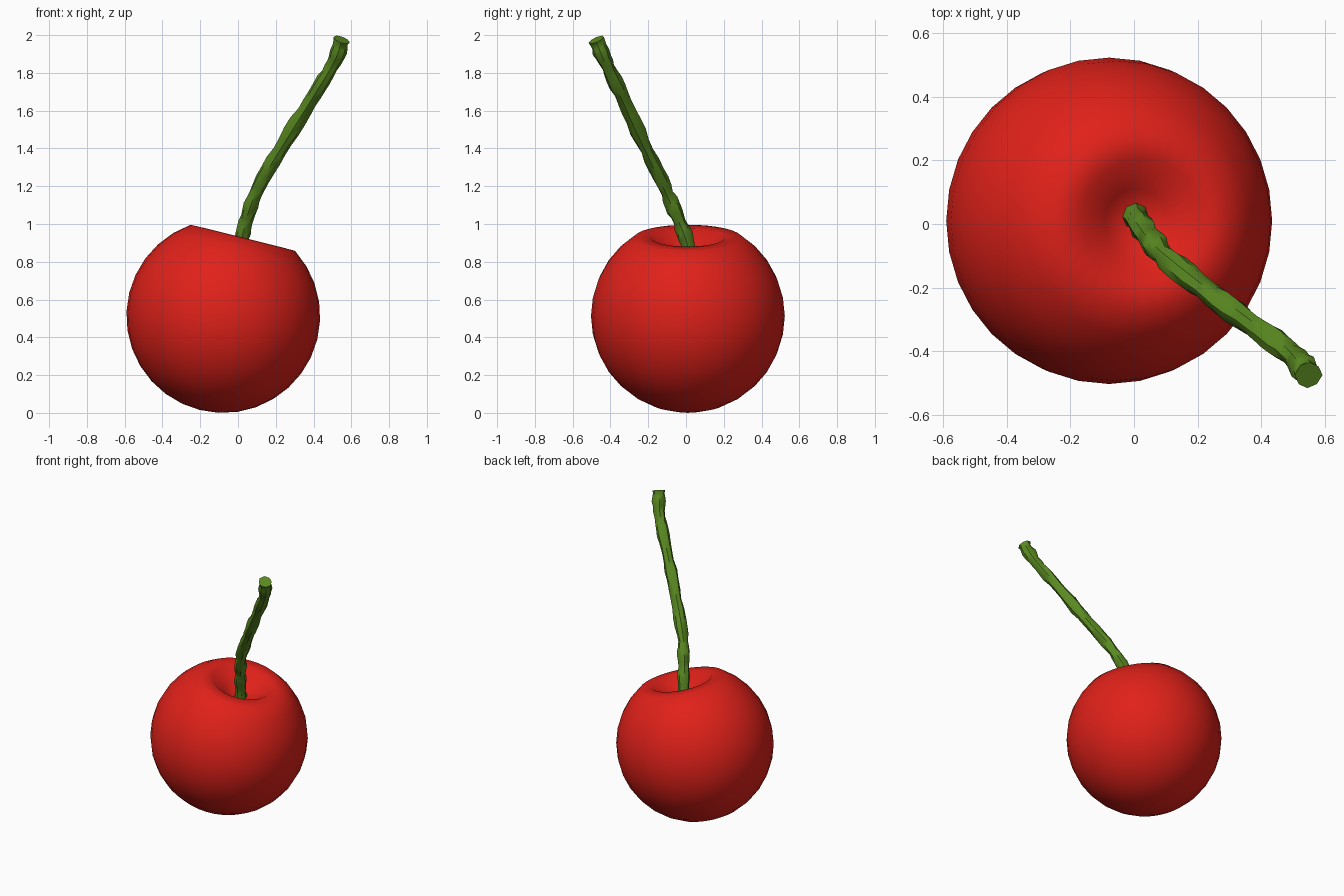
import bpy, bmesh, math, random
from mathutils import Vector, Matrix

if "Cube" in bpy.data.objects:
    bpy.data.objects.remove(bpy.data.objects["Cube"])

random.seed(4)


def material(name, color):
    m = bpy.data.materials.new(name)
    m.diffuse_color = color
    m.use_nodes = True
    m.node_tree.nodes["Principled BSDF"].inputs["Base Color"].default_value = m.diffuse_color
    return m


def make_object(name, bm, mat):
    bmesh.ops.recalc_face_normals(bm, faces=bm.faces)
    me = bpy.data.meshes.new(name)
    bm.to_mesh(me)
    bm.free()
    me.materials.append(mat)
    for p in me.polygons:
        p.use_smooth = True
    ob = bpy.data.objects.new(name, me)
    bpy.context.collection.objects.link(ob)
    return ob


red = material("cherry_red", (0.75, 0.015, 0.01, 1))
green = material("stem_green", (0.1, 0.25, 0.015, 1))

# Fruit: 32 x 16 sphere with the top rings pushed down into a dimple
R = 0.513
bm = bmesh.new()
bmesh.ops.create_uvsphere(bm, u_segments=32, v_segments=16, radius=R)
dimple = {0: 0.30, 1: 0.345, 2: 0.428}
for v in bm.verts:
    ring = round(math.acos(max(-1, min(1, v.co.z / R))) / math.pi * 16)
    if ring in dimple:
        v.co.z = dimple[ring]
tilt = Matrix.Translation((-0.078, 0.01, R)) @ Matrix.Rotation(math.radians(14), 4, 'Y')
bm.transform(tilt)
make_object("cherry_fruit", bm, red)

# Stem: knobbly tube swept along a smooth leaning path
path = [Vector(p) for p in [
    (0.0, 0.035, 0.77), (0.02, 0.0, 0.92), (0.055, -0.055, 1.06), (0.12, -0.125, 1.22),
    (0.265, -0.24, 1.46), (0.415, -0.35, 1.70), (0.51, -0.425, 1.86), (0.55, -0.475, 1.975)]]


def sample(t):
    i = min(int(t), len(path) - 2)
    f = t - i
    a, b = path[max(i - 1, 0)], path[i]
    c, d = path[i + 1], path[min(i + 2, len(path) - 1)]
    return 0.5 * (2 * b + (c - a) * f + (2 * a - 5 * b + 4 * c - d) * f * f
                  + (3 * b - 3 * c + d - a) * f ** 3)


SIDES, RINGS = 8, 34
bm = bmesh.new()
rings = []
for k in range(RINGS + 1):
    t = k / RINGS * (len(path) - 1)
    c = sample(t)
    d = (sample(min(t + 0.05, 7)) - sample(max(t - 0.05, 0))).normalized()
    u = d.cross(Vector((0, 1, 0))).normalized()
    w = d.cross(u)
    base = 0.038 + 0.004 * math.sin(k * 1.3)
    if k > RINGS - 4:
        base += 0.005
    ring = []
    for s in range(SIDES):
        a = 2 * math.pi * s / SIDES
        r = base + random.uniform(-0.004, 0.004)
        ring.append(bm.verts.new(c + (u * math.cos(a) + w * math.sin(a)) * r))
    rings.append(ring)
for lo, hi in zip(rings, rings[1:]):
    for s in range(SIDES):
        n = (s + 1) % SIDES
        bm.faces.new((lo[s], lo[n], hi[n], hi[s]))
bm.faces.new(rings[0])
bm.faces.new(rings[-1])
for v in bm.verts:
    v.co.z = min(v.co.z, 2.0)
stem = make_object("stem", bm, green)
bpy.context.view_layer.objects.active = stem
stem.select_set(True)
bpy.ops.object.shade_smooth_by_angle(angle=math.radians(40))
